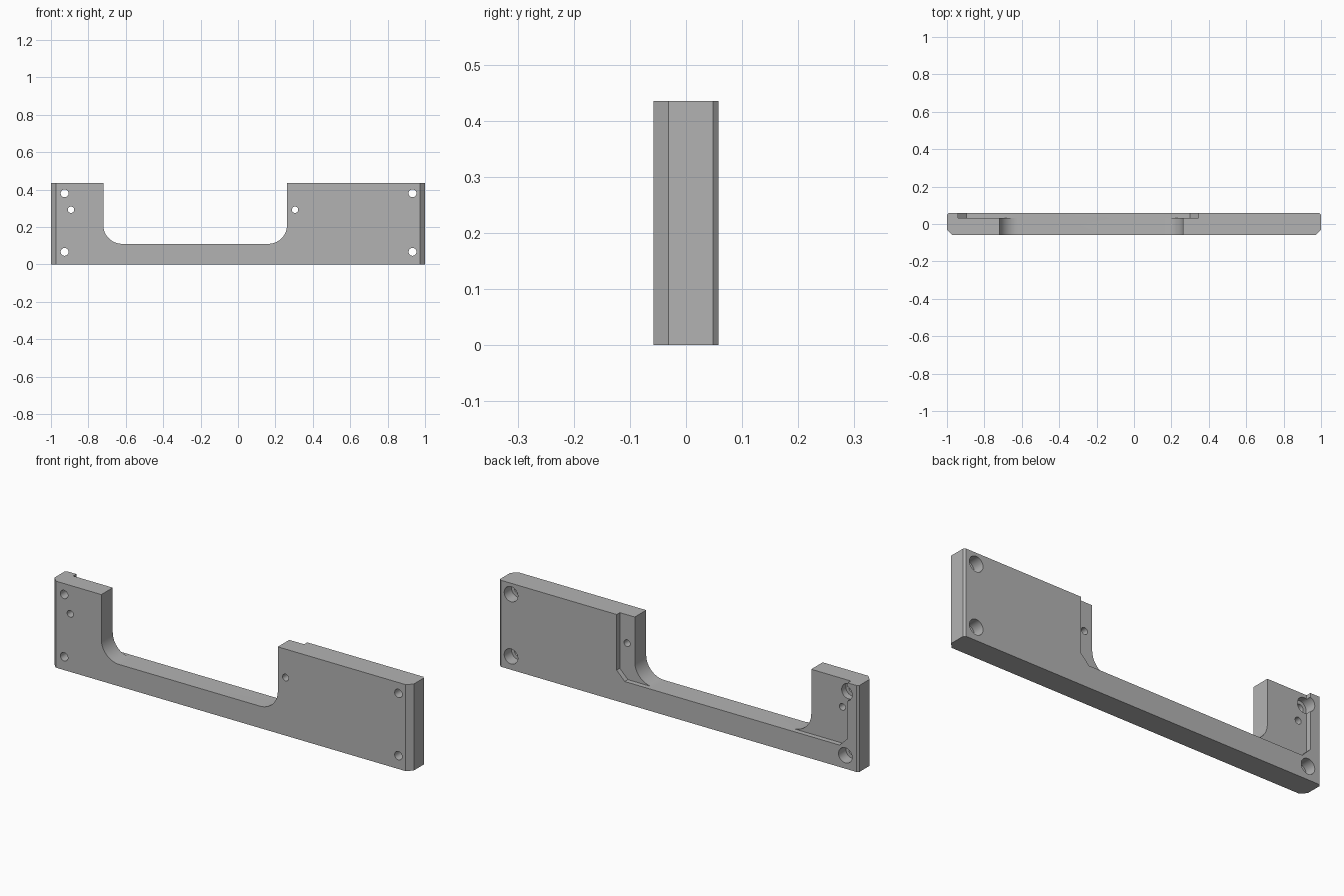
import bpy, bmesh, math
from mathutils import Vector

default = bpy.data.objects.get("Cube")
if default:
    bpy.data.objects.remove(default, do_unlink=True)

H, T = 0.435, 0.058          # plate height, half thickness
FRONT, BACK = 0.027, 0.01    # chamfers on the end edges
RECESS_Y = 0.033
FLOOR = 0.11

grey = bpy.data.materials.new("plain grey")
grey.use_nodes = True
grey.diffuse_color = (0.45, 0.45, 0.45, 1)
grey.node_tree.nodes["Principled BSDF"].inputs["Base Color"].default_value = (0.45, 0.45, 0.45, 1)


def prism(name, points, direction):
    """Extrude a closed outline along a direction."""
    bm = bmesh.new()
    face = bm.faces.new([bm.verts.new(p) for p in points])
    extruded = bmesh.ops.extrude_face_region(bm, geom=[face])["geom"]
    bmesh.ops.translate(bm, vec=Vector(direction),
                        verts=[v for v in extruded if isinstance(v, bmesh.types.BMVert)])
    bmesh.ops.recalc_face_normals(bm, faces=bm.faces)
    mesh = bpy.data.meshes.new(name)
    bm.to_mesh(mesh)
    bm.free()
    mesh.materials.append(grey)
    obj = bpy.data.objects.new(name, mesh)
    bpy.context.collection.objects.link(obj)
    return obj


def arc(cx, cz, r, start, end, steps):
    angles = [math.radians(start + (end - start) * i / steps) for i in range(steps + 1)]
    return [(cx + r * math.cos(a), cz + r * math.sin(a)) for a in angles]


def cut(outline, y0, y1):
    """Cut an x-z outline out of the plate between two depths."""
    cutter = prism("cutter", [(x, y0, z) for x, z in outline], (0, y1 - y0, 0))
    cutter.hide_render = True
    mod = plate.modifiers.new("cut", "BOOLEAN")
    mod.operation, mod.solver, mod.object = "DIFFERENCE", "EXACT", cutter
    bpy.context.view_layer.objects.active = plate
    bpy.ops.object.modifier_apply(modifier=mod.name)
    bpy.data.objects.remove(cutter, do_unlink=True)


# Plate with chamfered ends
half = [(1 - FRONT, -T), (1, -T + FRONT), (1, T - BACK), (1 - BACK, T)]
outline = half + [(-x, y) for x, y in reversed(half)]
plate = prism("mounting_plate", [(x, y, 0) for x, y in outline], (0, 0, H))

# Open notch with rounded lower corners
L, R, rad = -0.72, 0.262, 0.1
cut([(L, 0.6)] + arc(L + rad, FLOOR + rad, rad, 180, 270, 16)
    + arc(R - rad, FLOOR + rad, rad, 270, 360, 16) + [(R, 0.6)], -0.2, 0.2)

# Shallow back recess with clipped lower corners
L, R, clip = -0.94, 0.345, 0.045
cut([(L, 0.6), (L, FLOOR + clip), (L + clip, FLOOR),
     (R - clip, FLOOR), (R, FLOOR + clip), (R, 0.6)], RECESS_Y, 0.2)

# Corner screw holes, counterbored from the back
for x in (-0.927, 0.933):
    for z in (0.067, 0.38):
        cut(arc(x, z, 0.021, 0, 348.75, 31), -0.2, 0.2)
        cut(arc(x, z, 0.038, 0, 348.75, 31), 0, 0.2)

# Small pin holes inside the recess
for x in (-0.893, 0.305):
    cut(arc(x, 0.292, 0.017, 0, 345, 23), -0.2, 0.2)

bpy.ops.object.select_all(action="DESELECT")
plate.select_set(True)
bpy.context.view_layer.objects.active = plate
bpy.ops.object.shade_smooth_by_angle(angle=math.radians(30))
